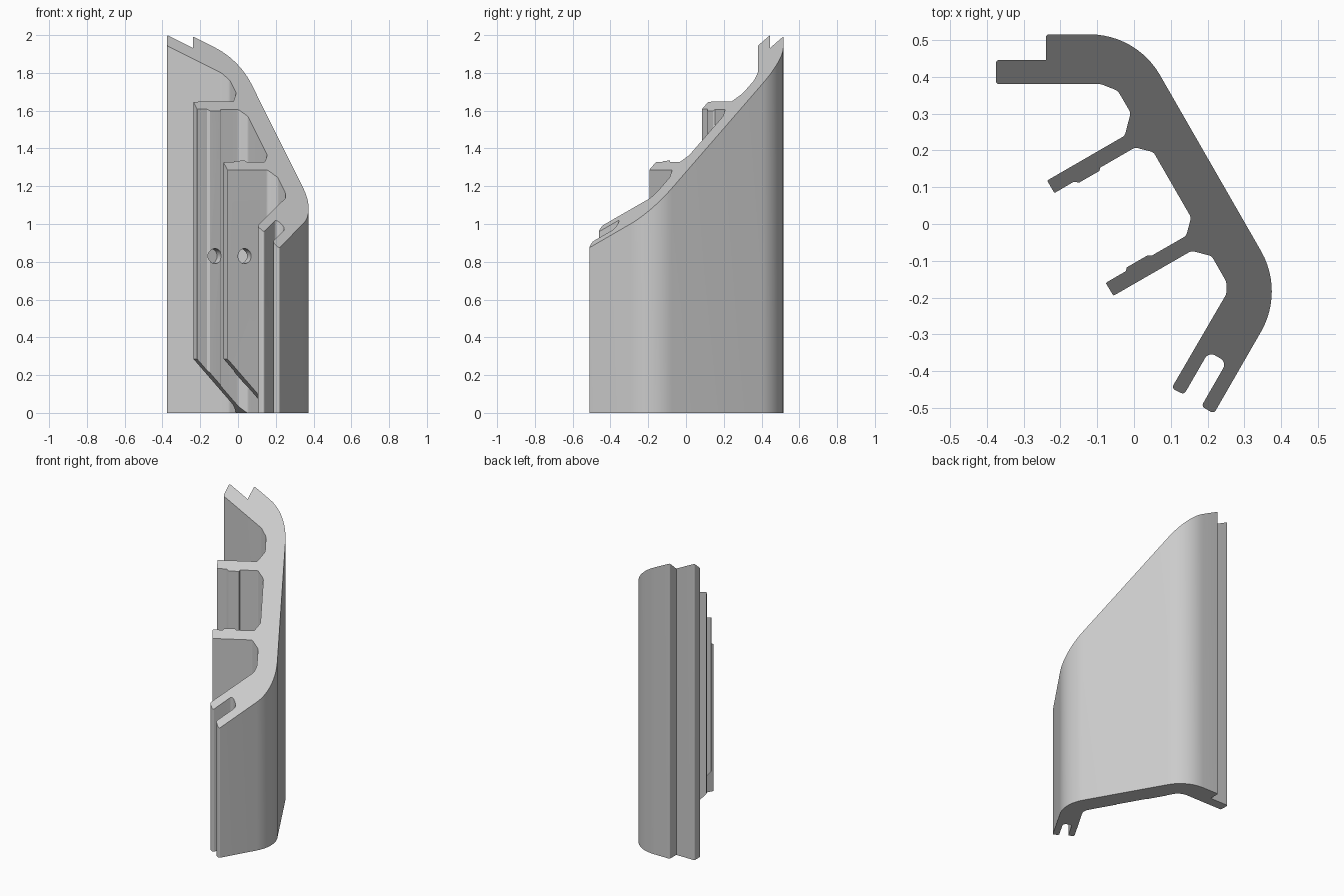
import bpy, bmesh, math
from mathutils import Vector, Matrix

old = bpy.data.objects.get("Cube")
if old:
    bpy.data.objects.remove(old, do_unlink=True)

grey = bpy.data.materials.new("light grey")
grey.use_nodes = True
colour = (0.6, 0.6, 0.6, 1)
grey.diffuse_color = colour
grey.node_tree.nodes["Principled BSDF"].inputs["Base Color"].default_value = colour


def rounded(corners):
    """Replace each (x, y, radius) corner with an arc."""
    out = []
    for i, (x, y, r) in enumerate(corners):
        p = Vector((x, y))
        if r == 0:
            out.append(p)
            continue
        a = (Vector(corners[i - 1][:2]) - p).normalized()
        b = (Vector(corners[(i + 1) % len(corners)][:2]) - p).normalized()
        half = a.angle(b) / 2
        centre = p + (a + b).normalized() * (r / math.sin(half))
        start = p + a * (r / math.tan(half)) - centre
        sweep = (p + b * (r / math.tan(half)) - centre).angle_signed(start)
        n = max(2, round(abs(sweep) / math.radians(5)))
        for k in range(n + 1):
            out.append(centre + Matrix.Rotation(sweep * k / n, 2) @ start)
    return out


def prism(name, points, sweep):
    """Extrude a closed outline of 3D points along a vector."""
    bm = bmesh.new()
    face = bm.faces.new([bm.verts.new(p) for p in points])
    top = bmesh.ops.extrude_face_region(bm, geom=[face])["geom"]
    bmesh.ops.translate(bm, vec=sweep, verts=[g for g in top if isinstance(g, bmesh.types.BMVert)])
    bmesh.ops.recalc_face_normals(bm, faces=bm.faces)
    mesh = bpy.data.meshes.new(name)
    bm.to_mesh(mesh)
    bm.free()
    obj = bpy.data.objects.new(name, mesh)
    bpy.context.collection.objects.link(obj)
    return obj


# Cross-section, clockwise from the back flange
upper_flange = [(-.375, .445, .008), (-.239, .445, 0), (-.239, .515, .008)]
outer_wall = [(.007, .515, .22), (.408, -.183, .22)]
prongs = [(.217, -.515, .01), (.183, -.495, .01), (.252, -.375, .02),
          (.203, -.347, .02), (.136, -.463, .01), (.102, -.446, .01)]
lower_bay = [(.251, -.19, .03), (.251, -.157, .03), (.211, -.087, .02), (.156, -.073, .02)]
lower_fin = [(-.056, -.195, .004), (-.077, -.16, .004), (-.022, -.128, 0), (-.02, -.118, .004),
             (.037, -.085, .004), (.048, -.086, 0), (.142, -.032, .02)]
middle_bay = [(.155, .018, .02), (.053, .195, .02), (.003, .208, .02)]
upper_fin = [(-.092, .153, 0), (-.094, .144, .003), (-.148, .113, .003), (-.165, .114, 0),
             (-.216, .084, .004), (-.236, .118, .004), (-.025, .24, .02)]
upper_bay = [(-.009, .302, .02), (-.044, .362, .03), (-.09, .38, .03), (-.375, .38, .008)]
outline = rounded(upper_flange + outer_wall + prongs + lower_bay + lower_fin
                  + middle_bay + upper_fin + upper_bay)
body = prism("profile_bar", [p.to_3d() for p in outline], Vector((0, 0, 2.3)))

# Mitred top, sloping at 45 degrees along the wall
bm = bmesh.new()
bm.from_mesh(body.data)
bmesh.ops.bisect_plane(bm, geom=bm.verts[:] + bm.edges[:] + bm.faces[:],
                       plane_co=(0, 0, 1.427), plane_no=(.5, -.866, 1), clear_outer=True)
bmesh.ops.holes_fill(bm, edges=[e for e in bm.edges if e.is_boundary])
bmesh.ops.recalc_face_normals(bm, faces=bm.faces)
bm.to_mesh(body.data)
bm.free()

# Cutters for the fins: a bevelled lower edge and one round hole through both
wedge = prism("fin_bevel_cutter", [(.14, -.22, 0), (-.3, -.22, .44), (-.3, -.22, -.1), (.24, -.22, -.1)],
              Vector((0, .52, 0)))
circle = [Vector((-.041 + .04 * math.cos(math.tau * k / 48), -.22, .83 + .04 * math.sin(math.tau * k / 48)))
          for k in range(48)]
hole = prism("fin_hole_cutter", circle, Vector((0, .44, 0)))

bpy.ops.object.select_all(action='DESELECT')
bpy.context.view_layer.objects.active = body
body.select_set(True)
for cutter in (wedge, hole):
    cutter.rotation_euler.z = math.radians(30)
    cutter.hide_render = True
    bpy.context.view_layer.update()
    mod = body.modifiers.new("cut", 'BOOLEAN')
    mod.operation = 'DIFFERENCE'
    mod.solver = 'EXACT'
    mod.object = cutter
    bpy.ops.object.modifier_apply(modifier=mod.name)
    bpy.data.objects.remove(cutter, do_unlink=True)

body.data.materials.clear()
body.data.materials.append(grey)
bpy.ops.object.shade_smooth_by_angle(angle=math.radians(25))
